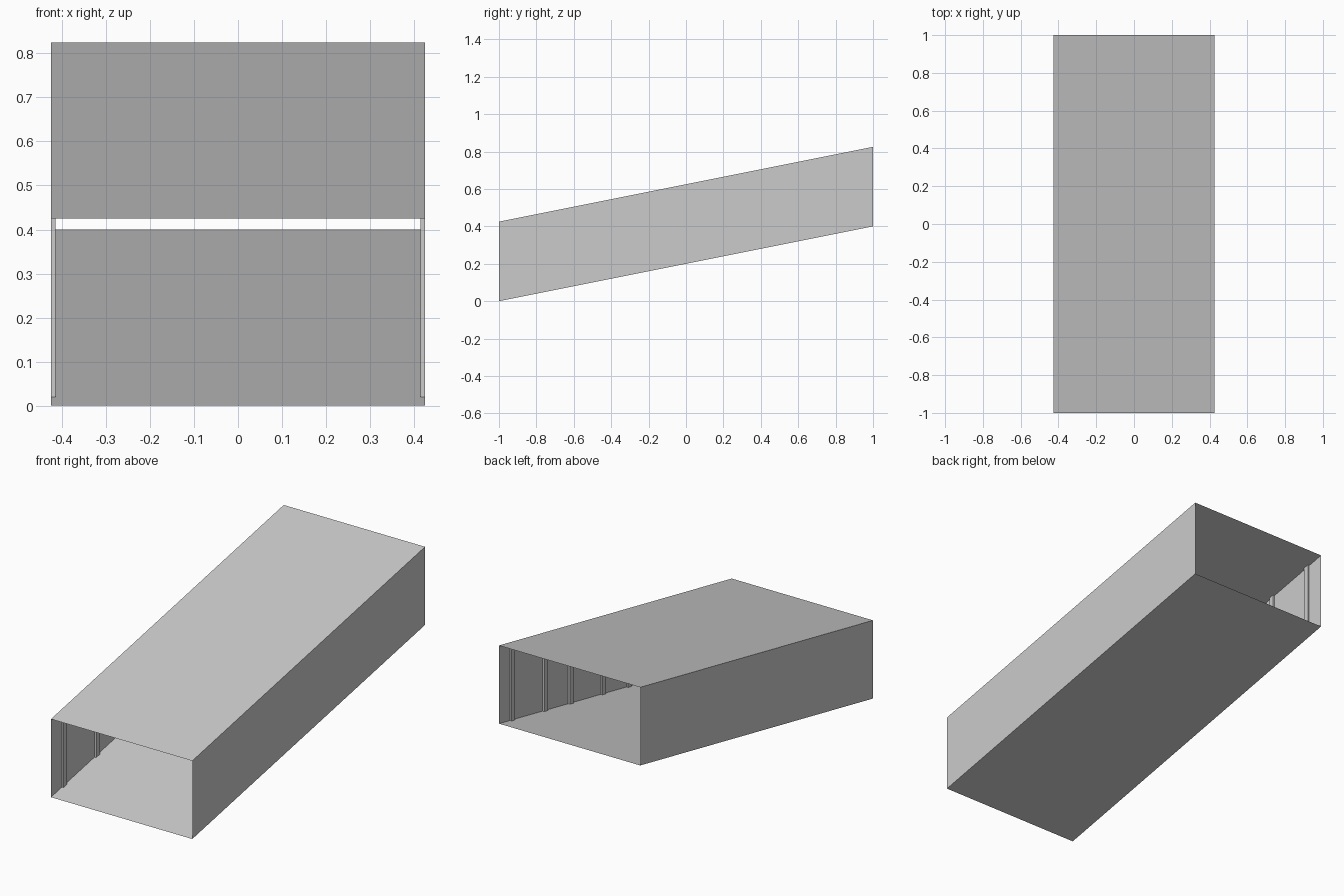
import bpy
import bmesh

cube = bpy.data.objects.get("Cube")
if cube:
    bpy.data.objects.remove(cube, do_unlink=True)

HALF_W = 0.425      # half width of the duct
HEIGHT = 0.425      # vertical height of the side walls
SLOPE = 0.2         # rise per unit of length
BAYS = 4            # equal bays along the length
RIB_OFFSET = 0.14   # rib distance from the middle of its bay
RIB_DEPTH = 0.01
RIB_HALF = 0.015

grey = bpy.data.materials.new("plain_grey")
grey.use_nodes = True
colour = (0.6, 0.6, 0.6, 1)
grey.diffuse_color = colour
grey.node_tree.nodes["Principled BSDF"].inputs["Base Color"].default_value = colour


def floor_z(y):
    return SLOPE * (y + 1)


def add_object(name, bm):
    mesh = bpy.data.meshes.new(name)
    bm.to_mesh(mesh)
    bm.free()
    mesh.materials.append(grey)
    obj = bpy.data.objects.new(name, mesh)
    bpy.context.collection.objects.link(obj)
    return obj


# Sloping thin-walled casing, open at both ends
bm = bmesh.new()
section = [(-HALF_W, 0), (HALF_W, 0), (HALF_W, HEIGHT), (-HALF_W, HEIGHT)]
front, back = [
    [bm.verts.new((x, y, z + floor_z(y))) for x, z in section] for y in (-1, 1)
]
for i in range(4):
    j = (i + 1) % 4
    bm.faces.new((front[i], front[j], back[j], back[i]))
add_object("casing", bm)


# Upright wall rib: a shallow channel profile following the floor and roof slope
def add_rib(name, side, y):
    bm = bmesh.new()
    wall = side * HALF_W
    inner = side * (HALF_W - RIB_DEPTH)
    profile = [(wall, y - RIB_HALF), (inner, y - RIB_HALF),
               (inner, y + RIB_HALF), (wall, y + RIB_HALF)]
    low = [bm.verts.new((px, py, floor_z(py))) for px, py in profile]
    high = [bm.verts.new((v.co.x, v.co.y, v.co.z + HEIGHT)) for v in low]
    for i in range(3):
        face = [low[i], low[i + 1], high[i + 1], high[i]]
        bm.faces.new(face if side < 0 else face[::-1])
    # Make the faces look into the duct
    bm.normal_update()
    if bm.faces[:] and sum(f.normal.x for f in bm.faces) * side > 0:
        bmesh.ops.reverse_faces(bm, faces=bm.faces[:])
    add_object(name, bm)


# A pair of ribs in every bay, on both walls
for bay in range(BAYS):
    middle = -1 + (bay + 0.5) * 2 / BAYS
    for side, label in ((1, "left"), (-1, "right")):
        add_rib(f"{label}_front_rib_{bay + 1}", side, middle - RIB_OFFSET)
        add_rib(f"{label}_back_rib_{bay + 1}", side, middle + RIB_OFFSET)
